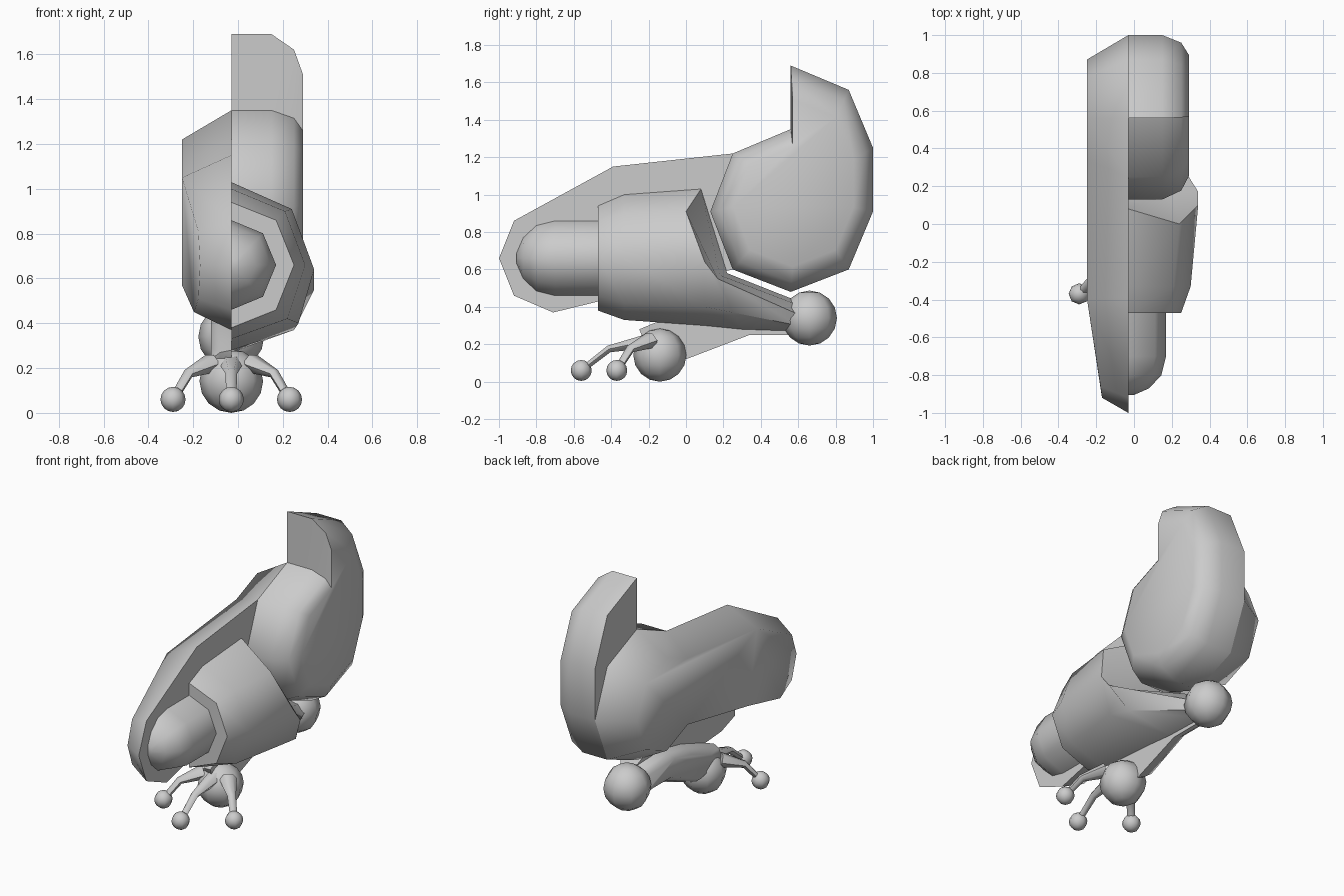
import bpy, bmesh, math
from mathutils import Vector

if "Cube" in bpy.data.objects:
    bpy.data.objects.remove(bpy.data.objects["Cube"])

grey = bpy.data.materials.new("plain_grey")
grey.use_nodes = True
grey.diffuse_color = (0.6, 0.6, 0.6, 1)
grey.node_tree.nodes["Principled BSDF"].inputs["Base Color"].default_value = (0.6, 0.6, 0.6, 1)

MID = -0.03  # the plane where every half part is cut


def finish(name, bm, angle=65):
    bmesh.ops.recalc_face_normals(bm, faces=bm.faces)
    mesh = bpy.data.meshes.new(name)
    bm.to_mesh(mesh)
    bm.free()
    mesh.materials.append(grey)
    obj = bpy.data.objects.new(name, mesh)
    bpy.context.collection.objects.link(obj)
    bpy.ops.object.select_all(action='DESELECT')
    obj.select_set(True)
    bpy.context.view_layer.objects.active = obj
    bpy.ops.object.shade_smooth_by_angle(angle=math.radians(angle))
    return obj


def loft(name, rings, caps=None, angle=65):
    """Skin closed rings of points; caps lists index groups for the last ring."""
    bm = bmesh.new()
    rows = [[bm.verts.new(p) for p in ring] for ring in rings]
    n = len(rows[0])
    for a, b in zip(rows, rows[1:]):
        for i in range(n):
            j = (i + 1) % n
            bm.faces.new((a[i], a[j], b[j], b[i]))
    bm.faces.new(rows[0])
    for group in caps or [range(n)]:
        bm.faces.new([rows[-1][i] for i in group])
    return finish(name, bm, angle)


def shrink(profile, x, centre, f):
    cy, cz = centre
    return [(x, cy + (y - cy) * f, cz + (z - cz) * f) for y, z in profile]


def ball(name, centre, radius):
    bm = bmesh.new()
    bmesh.ops.create_uvsphere(bm, u_segments=8, v_segments=8, radius=radius)
    bmesh.ops.translate(bm, verts=bm.verts, vec=centre)
    return finish(name, bm)


def tube(name, path, radii):
    rings = []
    for k, p in enumerate(path):
        p = Vector(p)
        d = Vector(path[min(k + 1, len(path) - 1)]) - Vector(path[max(k - 1, 0)])
        side = d.cross(Vector((0, 0, 1))).normalized()
        up = side.cross(d).normalized()
        rings.append([p + radii[k] * (side * math.cos(t) * 1.2 + up * math.sin(t))
                      for t in (i * math.pi / 3 for i in range(6))])
    return loft(name, rings)


# body half with a rounded rear and a tapering head
inner = [(.56, 1.35), (.87, 1.22), (1, .91), (.87, .6), (.56, .48), (.25, .6), (-.3, .47),
         (-.71, .37), (-.92, .46), (-1, .66), (-.92, .86), (-.39, 1.15), (.25, 1.22)]
outer = [(.56, 1.22), (.78, 1.13), (.87, .91), (.78, .69), (.56, .6), (.34, .69), (-.3, .57),
         (-.71, .45), (-.86, .51), (-.92, .66), (-.86, .81), (-.39, 1.05), (.34, 1.13)]
loft("body_half",
     [[(MID, y, z) for y, z in inner],
      [(-.25 + .13 * max(0, -.3 - y) if y < -.4 else -.25, y, z) for y, z in outer]],
     caps=[list(range(7)) + [11, 12], range(6, 12)])

# haunch with the raised rear
haunch = [(.56, 1.69), (.87, 1.56), (1, 1.25), (1, .91), (.87, .6), (.56, .48),
          (.25, .6), (.13, .91), (.25, 1.22), (.56, 1.35)]
hub = (.6, 1.0)
loft("haunch", [shrink(haunch, x, hub, f)
                for x, f in ((MID, 1), (.15, 1), (.25, .9), (.29, .74))])

# thigh: half sections sweeping back and down to the knee
loft("thigh", [
    [(MID, -.47, .94), (.17, -.47, .86), (.25, -.47, .66), (.17, -.47, .46), (MID, -.47, .38)],
    [(MID, -.33, 1.0), (.21, -.33, .9), (.3, -.33, .66), (.22, -.33, .42), (MID, -.33, .33)],
    [(MID, .08, 1.03), (.24, 0, .91), (.34, .1, .64), (.27, .1, .4), (MID, .1, .3)],
    [(MID, .22, .58), (.2, .18, .57), (.34, .17, .55), (.25, .25, .37), (MID, .3, .28)],
    [(MID, .6, .43), (.03, .6, .41), (.07, .6, .36), (.04, .6, .3), (MID, .6, .27)],
], angle=50)

# upper arm: half of a capsule
loft("upper_arm", [
    [(MID + r * math.sin(a), y, .66 + r * math.cos(a)) for a in (i * math.pi / 4 for i in range(5))]
    for y, r in ((-.45, .2), (-.7, .2), (-.8, .175), (-.87, .11), (-.905, .03))])

# shin half
shin = [(-.25, .28), (-.13, .33), (.1, .41), (.3, .45), (.65, .44), (.7, .32),
        (.56, .25), (.34, .25), (0, .12), (-.2, .16)]
low = [(y * .9 + .02, z + (.05 if z < .27 else -.04)) for y, z in shin]
loft("shin", [[(MID, y, z) for y, z in shin],
              [(-.08, y * .97 + .01, z + (.02 if z < .27 else -.01)) for y, z in shin],
              [(-.12, y, z) for y, z in low]])

# joints
ball("knee", (MID, .66, .34), .147)
ball("ankle", (MID, -.14, .142), .142)

# toes with round tips
for name, tx, ty, start in (("right_toe", -.26, -.37, -.09), ("left_toe", .26, -.37, .09),
                            ("middle_toe", 0, -.56, 0)):
    tip = (MID + tx, ty, .06)
    ball(name + "_tip", tip, .056)
    base = Vector((MID + start, -.19, .22))
    knuckle = base.lerp(Vector(tip), .6)
    knuckle.z = .175
    tube(name, [base, knuckle, tip], (.045, .022, .018))
